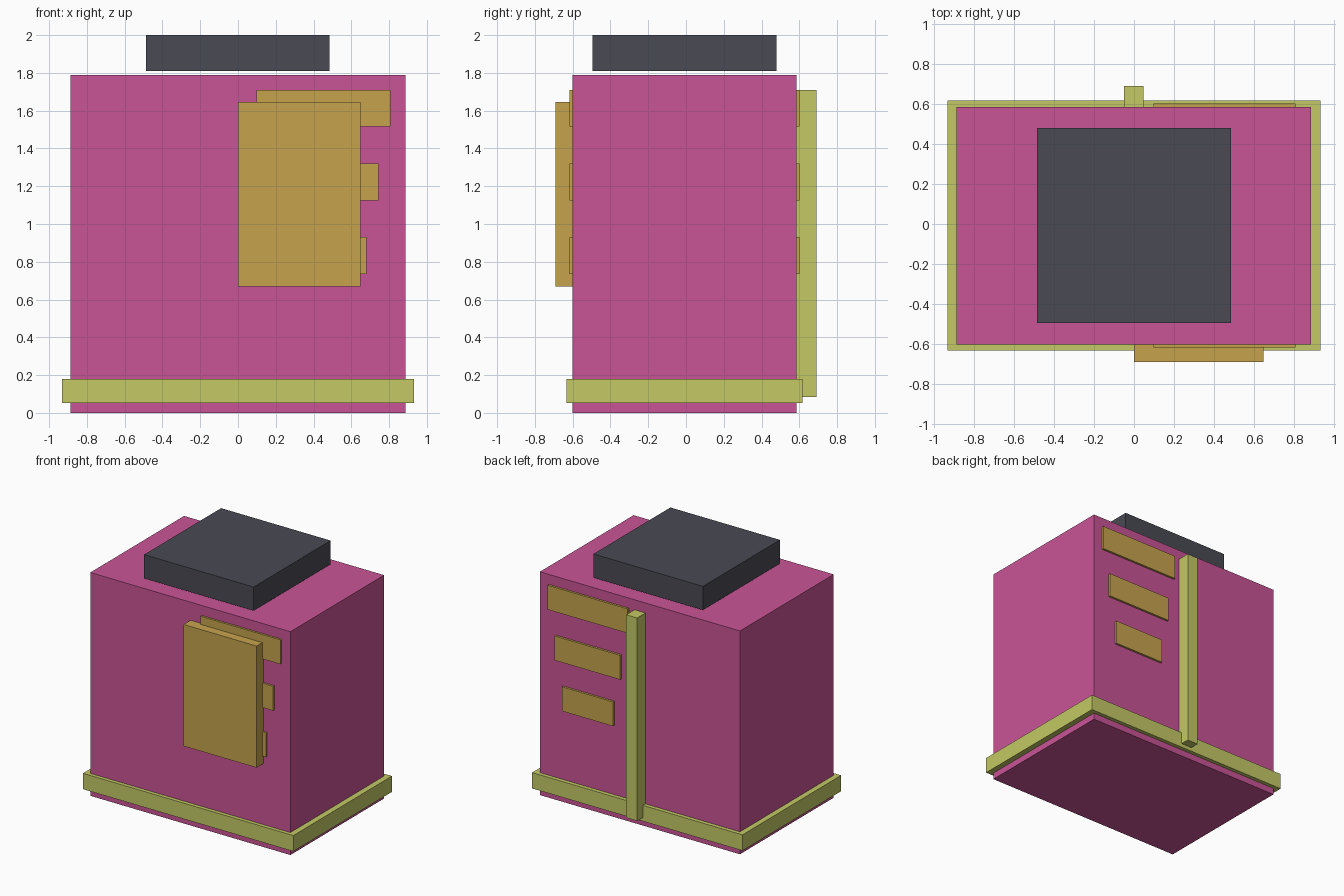
import bpy
import bmesh
from mathutils import Vector

cube = bpy.data.objects.get("Cube")
if cube:
    bpy.data.objects.remove(cube, do_unlink=True)


def make_material(name, rgb):
    mat = bpy.data.materials.new(name)
    mat.use_nodes = True
    color = (*rgb, 1.0)
    mat.diffuse_color = color
    mat.node_tree.nodes["Principled BSDF"].inputs["Base Color"].default_value = color
    return mat


def box(name, low, high, mat):
    """Axis-aligned box between two opposite corners."""
    low, high = Vector(low), Vector(high)
    center, size = (low + high) / 2, high - low
    bm = bmesh.new()
    bmesh.ops.create_cube(bm, size=1.0)
    bmesh.ops.scale(bm, vec=size, verts=bm.verts)
    mesh = bpy.data.meshes.new(name)
    bm.to_mesh(mesh)
    bm.free()
    mesh.materials.append(mat)
    obj = bpy.data.objects.new(name, mesh)
    obj.location = center
    bpy.context.collection.objects.link(obj)
    return obj


pink = make_material("pink", (0.584, 0.089, 0.305))
lime = make_material("lime", (0.546, 0.584, 0.130))
gold = make_material("gold", (0.565, 0.371, 0.076))
charcoal = make_material("charcoal", (0.067, 0.069, 0.087))

# Main block and the flat cap hovering just above it
box("body", (-0.888, -0.602, 0), (0.886, 0.585, 1.79), pink)
box("cap", (-0.486, -0.495, 1.81), (0.485, 0.48, 2), charcoal)

# Band around the foot and upright post on the back
box("base_band", (-0.933, -0.632, 0.053), (0.933, 0.617, 0.18), lime)
box("back_post", (-0.05, 0.58, 0.083), (0.047, 0.69, 1.71), lime)

# Front panel
box("front_panel", (0, -0.69, 0.67), (0.648, -0.6, 1.645), gold)

# Slats passing through the body, shorter towards the bottom
for i, name in enumerate(("upper_slat", "middle_slat", "lower_slat")):
    half = 0.355 - 0.064 * i
    bottom = 1.515 - 0.39 * i
    box(name, (0.453 - half, -0.618, bottom), (0.453 + half, 0.602, bottom + 0.195), gold)
